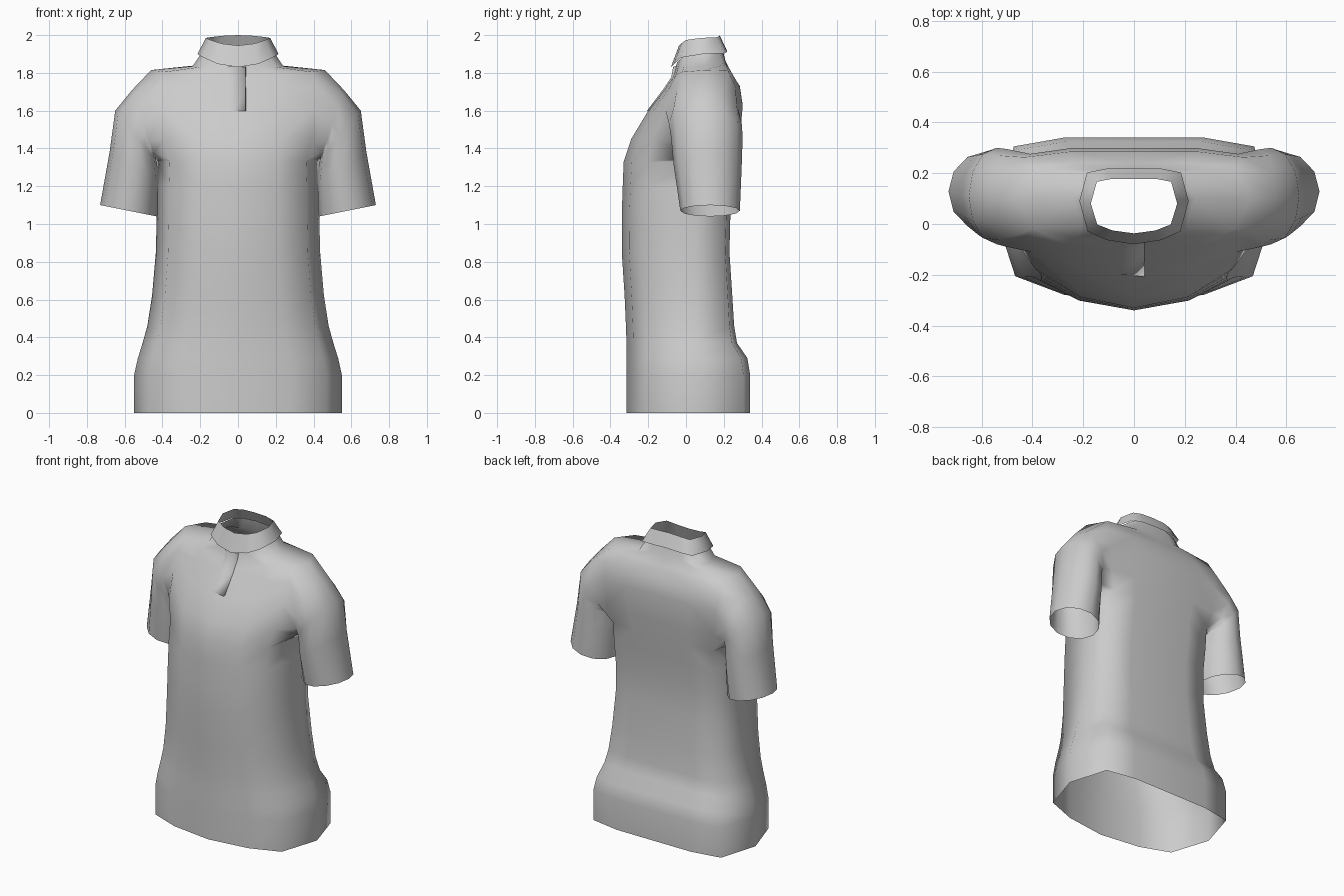
import bpy
import bmesh
from math import sin, cos, pi

cube = bpy.data.objects.get("Cube")
if cube:
    bpy.data.objects.remove(cube)

fabric = bpy.data.materials.new("light grey fabric")
fabric.use_nodes = True
GREY = (0.6, 0.6, 0.6, 1)
fabric.diffuse_color = GREY
fabric.node_tree.nodes["Principled BSDF"].inputs["Base Color"].default_value = GREY

# Half cross-section, front centre to back centre: share of width and depth
SECTION = [(0, -1), (.5, -.9), (.85, -.7), (1, 0), (.86, .88), (.5, 1), (0, 1)]


def half_ring(bm, w, front, side, back, z_front, z_side=None, z_back=None):
    z_side = z_front if z_side is None else z_side
    z_back = z_front if z_back is None else z_back
    verts = []
    for u, v in SECTION:
        depth, z_end = (front, z_front) if v < 0 else (back, z_back)
        verts.append(bm.verts.new((u * w, side + (depth - side) * abs(v),
                                   z_end + (z_side - z_end) * u * u)))
    return verts


def bridge(bm, a, b, skip=(), closed=False):
    n = len(a)
    for j in range(n if closed else n - 1):
        if j not in skip:
            k = (j + 1) % n
            bm.faces.new((a[j], a[k], b[k], b[j]))


def finish(bm, name, mirrored=True):
    mesh = bpy.data.meshes.new(name)
    bm.to_mesh(mesh)
    bm.free()
    mesh.materials.append(fabric)
    mesh.shade_smooth()
    obj = bpy.data.objects.new(name, mesh)
    bpy.context.collection.objects.link(obj)
    if mirrored:
        mod = obj.modifiers.new("mirror", 'MIRROR')
        mod.use_clip = True
    return obj


# Shirt body: stacked rings from hem to neck, open at the armholes
bm = bmesh.new()
BODY = [
    (.55, -.315, .05, .34, 0), (.55, -.315, .05, .34, .2),
    (.53, -.315, .05, .325, .29), (.505, -.315, .05, .27, .37),
    (.48, -.318, .05, .255, .46), (.455, -.325, .05, .245, .62),
    (.435, -.34, .05, .23, .85), (.43, -.34, .06, .235, 1.05),
    (.43, -.335, .08, .255, 1.2), (.425, -.33, .1, .27, 1.33),
    (.46, -.29, .1, .285, 1.45), (.475, -.2, .1, .3, 1.6, 1.61, 1.63),
    (.5, -.11, .1, .285, 1.72, 1.72, 1.73),
    (.46, -.07, .1, .24, 1.78, 1.815, 1.8),
    (.24, -.06, .1, .21, 1.82, 1.835, 1.86),
    (.19, -.045, .09, .19, 1.86, 1.91, 1.94),
]
rings = [half_ring(bm, *row) for row in BODY]
LOW, HIGH = 9, 13
for i in range(len(rings) - 1):
    bridge(bm, rings[i], rings[i + 1], (2, 3) if LOW <= i < HIGH else ())

# Sleeve: grows from the armhole edge, fanning down to the cuff
loop = [rings[LOW][3]] + [rings[i][2] for i in range(LOW, HIGH + 1)]
loop += [rings[HIGH][3]] + [rings[i][4] for i in range(HIGH, LOW - 1, -1)]
# outer x, outer z, inner x, inner z, front y, back y
SLEEVE = [
    (.56, 1.71, .44, 1.35, -.09, .295), (.65, 1.6, .43, 1.33, -.08, .3),
    (.68, 1.38, .42, 1.24, -.065, .295), (.73, 1.1, .43, 1.04, -.03, .285),
]
for ox, oz, ix, iz, front, back in SLEEVE:
    ring = []
    for j in range(len(loop)):
        a = 2 * pi * j / len(loop)
        t = (1 - cos(a)) / 2
        y = (front + back) / 2 - (back - front) / 2 * sin(a)
        ring.append(bm.verts.new((ix + (ox - ix) * t, y, iz + (oz - iz) * t)))
    bridge(bm, ring, loop, closed=True)
    loop = ring
finish(bm, "shirt_body")

# Stand-up collar
bm = bmesh.new()
lower = half_ring(bm, .215, -.08, .09, .218, 1.83, 1.9, 1.915)
upper = half_ring(bm, .17, -.037, .08, .178, 1.945, 1.985, 2.0)
bridge(bm, lower, upper)
finish(bm, "collar")

# Button placket: a strip lying on the chest, raised along one edge
bm = bmesh.new()
strips = []
for y, z in [(-.2, 1.6), (-.11, 1.72), (-.07, 1.78), (-.06, 1.835)]:
    strips.append([bm.verts.new(p) for p in
                   ((-.05, y + .002, z), (.04, y - .008, z - .003), (.042, y + .012, z))])
for low, high in zip(strips, strips[1:]):
    bridge(bm, low, high)
bm.faces.new(reversed(strips[0]))
finish(bm, "placket", mirrored=False)
